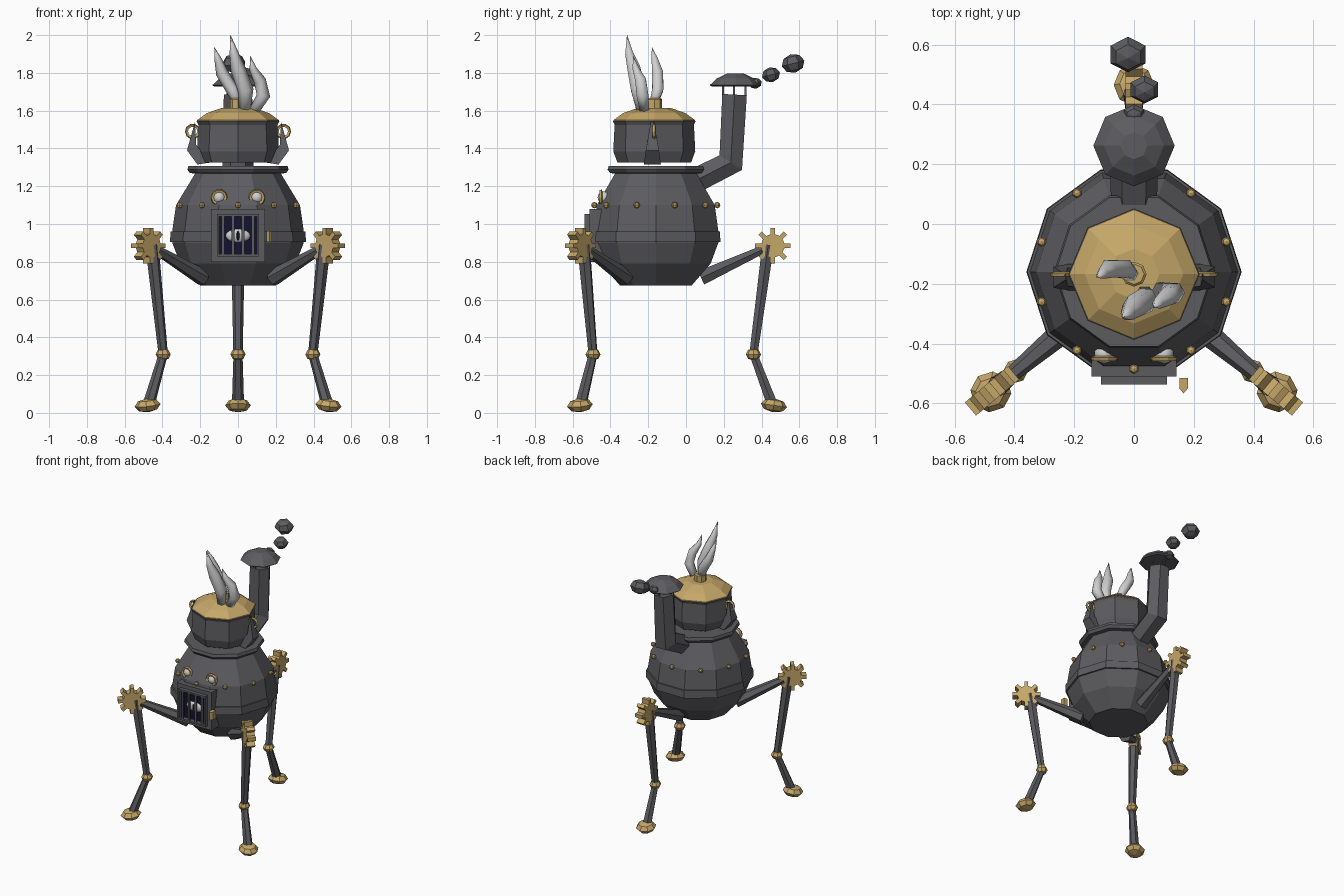
import bpy, bmesh, math
from mathutils import Vector, Matrix

if "Cube" in bpy.data.objects:
    bpy.data.objects.remove(bpy.data.objects["Cube"])

def material(name, rgb):
    m = bpy.data.materials.new(name)
    m.diffuse_color = (*rgb, 1)
    m.use_nodes = True
    m.node_tree.nodes["Principled BSDF"].inputs["Base Color"].default_value = m.diffuse_color
    return m

IRON = material("dark iron", (0.108, 0.107, 0.118))
BRASS = material("brass", (0.56, 0.385, 0.14))
STEAM = material("pale steam", (0.62, 0.62, 0.62))
NAVY = material("midnight blue", (0.006, 0.006, 0.03))
BLACK = material("black", (0.008, 0.008, 0.01))
CY = -0.16  # body axis

def finish(name, bm, mat, smooth=False):
    bmesh.ops.recalc_face_normals(bm, faces=bm.faces)
    me = bpy.data.meshes.new(name)
    for f in bm.faces:
        f.smooth = smooth
    bm.to_mesh(me)
    bm.free()
    me.materials.append(mat)
    ob = bpy.data.objects.new(name, me)
    bpy.context.collection.objects.link(ob)
    return ob

def skin(name, rings, mat, closed=False, smooth=False):
    """Bridge point rings; either cap the ends or join last to first."""
    bm = bmesh.new()
    vs = [[bm.verts.new(p) for p in r] for r in rings]
    n = len(vs[0])
    pairs = list(zip(vs, vs[1:])) + ([(vs[-1], vs[0])] if closed else [])
    for a, b in pairs:
        for i in range(n):
            j = (i + 1) % n
            bm.faces.new((a[i], a[j], b[j], b[i]))
    if not closed:
        bm.faces.new(vs[0])
        bm.faces.new(vs[-1])
    return finish(name, bm, mat, smooth)

def lathe(name, profile, n, mat, x=0, y=CY, closed=False):
    ang = [2 * math.pi * i / n for i in range(n)]
    return skin(name, [[(x + r * math.cos(a), y + r * math.sin(a), z) for a in ang]
                       for r, z in profile], mat, closed)

def tube(name, pts, radii, n, mat, ref, smooth=False):
    pts = [Vector(p) for p in pts]
    rings = []
    for k, (p, r) in enumerate(zip(pts, radii)):
        t = Vector()
        if k:
            t += (p - pts[k - 1]).normalized()
        if k < len(pts) - 1:
            t += (pts[k + 1] - p).normalized()
        t.normalize()
        u = (Vector(ref) - t * t.dot(Vector(ref))).normalized()
        v = t.cross(u)
        rings.append([p + r * (math.cos(2 * math.pi * i / n) * u + math.sin(2 * math.pi * i / n) * v)
                      for i in range(n)])
    return skin(name, rings, mat, smooth=smooth)

def box(name, lo, hi, mat):
    bm = bmesh.new()
    lo, hi = Vector(lo), Vector(hi)
    bmesh.ops.create_cube(bm, size=1, matrix=Matrix.Translation((lo + hi) / 2)
                          @ Matrix.Diagonal((*(hi - lo), 1)))
    return finish(name, bm, mat)

def ball(name, c, s, mat, u=6, v=4, smooth=False, rot=None):
    bm = bmesh.new()
    m = Matrix.Translation(c) @ (rot or Matrix()) @ Matrix.Diagonal((*s, 1))
    bmesh.ops.create_uvsphere(bm, u_segments=u, v_segments=v, radius=1, matrix=m)
    return finish(name, bm, mat, smooth)

def hoop(name, c, major, minor, n, mat):
    """Ring standing upright and facing along y."""
    rings = []
    for i in range(n):
        a = 2 * math.pi * i / n
        d = Vector((math.cos(a), 0, math.sin(a)))
        rings.append([Vector(c) + d * (major + minor * math.cos(b)) + Vector((0, minor * math.sin(b), 0))
                      for b in (0.4, 1.97, 3.54, 5.11)])
    return skin(name, rings, mat, closed=True)

# Boiler body, belt and rim
lathe("boiler_body", [(0.2, 0.675), (0.305, 0.79), (0.348, 0.9), (0.348, 0.965), (0.328, 1.1),
                      (0.225, 1.27)], 10, IRON)
lathe("boiler_belt", [(0.342, 0.905), (0.36, 0.905), (0.357, 0.96), (0.342, 0.96)], 10, IRON, closed=True)
lathe("boiler_rim", [(0.215, 1.265), (0.255, 1.27), (0.268, 1.288), (0.262, 1.308), (0.21, 1.308)], 10, IRON)
for i in range(10):
    a = math.radians(18 + 36 * i)
    ball("rivet", (0.325 * math.cos(a), CY + 0.325 * math.sin(a), 1.1), (0.017,) * 3, BRASS)

# Pot on top with lid and knob
HY = -0.168
lathe("pot", [(0.195, 1.325), (0.217, 1.385), (0.21, 1.525), (0.22, 1.545)], 8, IRON, y=HY)
lathe("pot_lid", [(0.218, 1.54), (0.216, 1.55), (0.165, 1.587), (0.085, 1.615)], 8, BRASS, y=HY)
lathe("lid_knob", [(0.042, 1.6), (0.042, 1.66), (0.034, 1.667)], 8, BRASS, y=HY)

# Side brackets and ring handles
for s in (-1, 1):
    outline = [(0.15, 1.325), (0.215, 1.315), (0.27, 1.39), (0.228, 1.54), (0.222, 1.42)]
    half = [0.04, 0.045, 0.035, 0.008, 0.03]
    skin("pot_bracket", [[(s * x, HY - 0.01 + k * h, z) for (x, z), h in zip(outline, half)]
                         for k in (-1, 1)], IRON)
    hoop("ring_handle", (s * 0.24, HY, 1.49), 0.033, 0.009, 10, BRASS)

# Chimney with cap and smoke
tube("chimney_pipe", [(0, 0.02, 1.215), (0, 0.237, 1.325), (0, 0.257, 1.685)], [0.075, 0.082, 0.075],
     6, IRON, (1, 0, 0))
for x, y in ((0.055, 0.255), (-0.055, 0.255), (0, 0.195), (0, 0.315)):
    box("cap_post", (x - 0.005, y - 0.005, 1.67), (x + 0.005, y + 0.005, 1.76), IRON)
lathe("chimney_cap", [(0.125, 1.727), (0.136, 1.735), (0.1, 1.77), (0.045, 1.796)], 8, IRON, y=0.262)
for c, r in (((0, 0.367, 1.745), 0.038), ((0.035, 0.45, 1.79), 0.053), ((-0.02, 0.567, 1.85), 0.067)):
    ball("smoke_puff", c, (r, r * 0.92, r * 0.75), IRON, rot=Matrix.Rotation(0.25, 4, 'X'))

# Steam wisps
wisps = [
    ([(0, -0.175, 1.63), (-0.03, -0.15, 1.71), (-0.085, -0.15, 1.8), (-0.105, -0.165, 1.87), (-0.125, -0.18, 1.935)],
     [0.022, 0.034, 0.033, 0.02, 0.001]),
    ([(0.035, -0.235, 1.6), (0.04, -0.255, 1.71), (0, -0.275, 1.82), (-0.02, -0.3, 1.9), (-0.04, -0.312, 2.0)],
     [0.03, 0.042, 0.04, 0.025, 0.001]),
    ([(0.085, -0.22, 1.6), (0.135, -0.23, 1.68), (0.115, -0.24, 1.76), (0.08, -0.265, 1.82), (0.065, -0.28, 1.89)],
     [0.028, 0.036, 0.033, 0.02, 0.001]),
]
for pts, radii in wisps:
    tube("steam_wisp", pts, radii, 6, STEAM, (1, 0, 0), smooth=True)

# Goggle eyes
for s in (-1, 1):
    ball("eye", (s * 0.1, -0.435, 1.14), (0.033,) * 3, STEAM, 10, 6, True)
    hoop("eye_ring", (s * 0.1, -0.45, 1.14), 0.037, 0.009, 10, BRASS)

# Furnace door: frame steps, dark window, inner eye and bars
def frame(name, ox, oz, ix, iz, y0, y1):
    zc = 0.94
    sq = ((-1, -1), (1, -1), (1, 1), (-1, 1))
    ring = lambda w, h, y: [(a * w, y, zc + b * h) for a, b in sq]
    skin(name, [ring(ox, oz, y0), ring(ox, oz, y1), ring(ix, iz, y1), ring(ix, iz, y0)], IRON, closed=True)

frame("furnace_housing", 0.142, 0.14, 0.1, 0.1, -0.42, -0.51)
frame("furnace_door_frame", 0.11, 0.112, 0.1, 0.1, -0.5, -0.537)
box("furnace_window", (-0.101, -0.505, 0.839), (0.101, -0.45, 1.041), NAVY)
ball("furnace_eye", (0, -0.505, 0.938), (0.066, 0.018, 0.036), STEAM, 12, 8, True)
ball("furnace_pupil", (0, -0.521, 0.938), (0.008, 0.004, 0.026), BLACK, 8, 6)
for x in (-0.08, -0.027, 0.027, 0.08):
    box("furnace_bar", (x - 0.008, -0.535, 0.838), (x + 0.008, -0.525, 1.042), IRON)
skin("door_latch", [[(x, y, z) for x, y in ((0.152, -0.515), (0.18, -0.515), (0.18, -0.55),
                                            (0.166, -0.567), (0.152, -0.55))] for z in (0.905, 0.962)], BRASS)

# Three jointed legs with gear hips, ball knees and feet
for deg in (90, 220, 320):
    a = math.radians(deg)
    d, t = Vector((math.cos(a), math.sin(a), 0)), Vector((-math.sin(a), math.cos(a), 0))
    at = lambda r, z: Vector((0, CY, z)) + d * r
    turn = Matrix.Rotation(a, 4, 'Z')
    tube("thigh", [at(0.24, 0.715), at(0.61, 0.885)], [0.045, 0.022], 6, IRON, t)
    tube("shin", [at(0.595, 0.89), at(0.517, 0.31)], [0.036, 0.025], 6, IRON, t)
    tube("ankle", [at(0.517, 0.31), at(0.615, 0.05)], [0.024, 0.032], 6, IRON, t)
    teeth = []
    for i in range(8):
        for off, r in ((-0.2, 0.062), (-0.13, 0.095), (0.13, 0.095), (0.2, 0.062)):
            b = i * math.pi / 4 + off
            teeth.append(at(0.62 + r * math.cos(b), 0.885 + r * math.sin(b)))
    skin("hip_gear", [[p + t * k for p in teeth] for k in (-0.029, 0.029)], BRASS)
    ball("knee", at(0.517, 0.31), (0.04, 0.04, 0.033), BRASS, 8, 4, rot=turn)
    ball("foot", at(0.625, 0.04), (0.07, 0.068, 0.037), BRASS, 8, 4,
         rot=turn @ Matrix.Rotation(0.15, 4, 'Y'))
